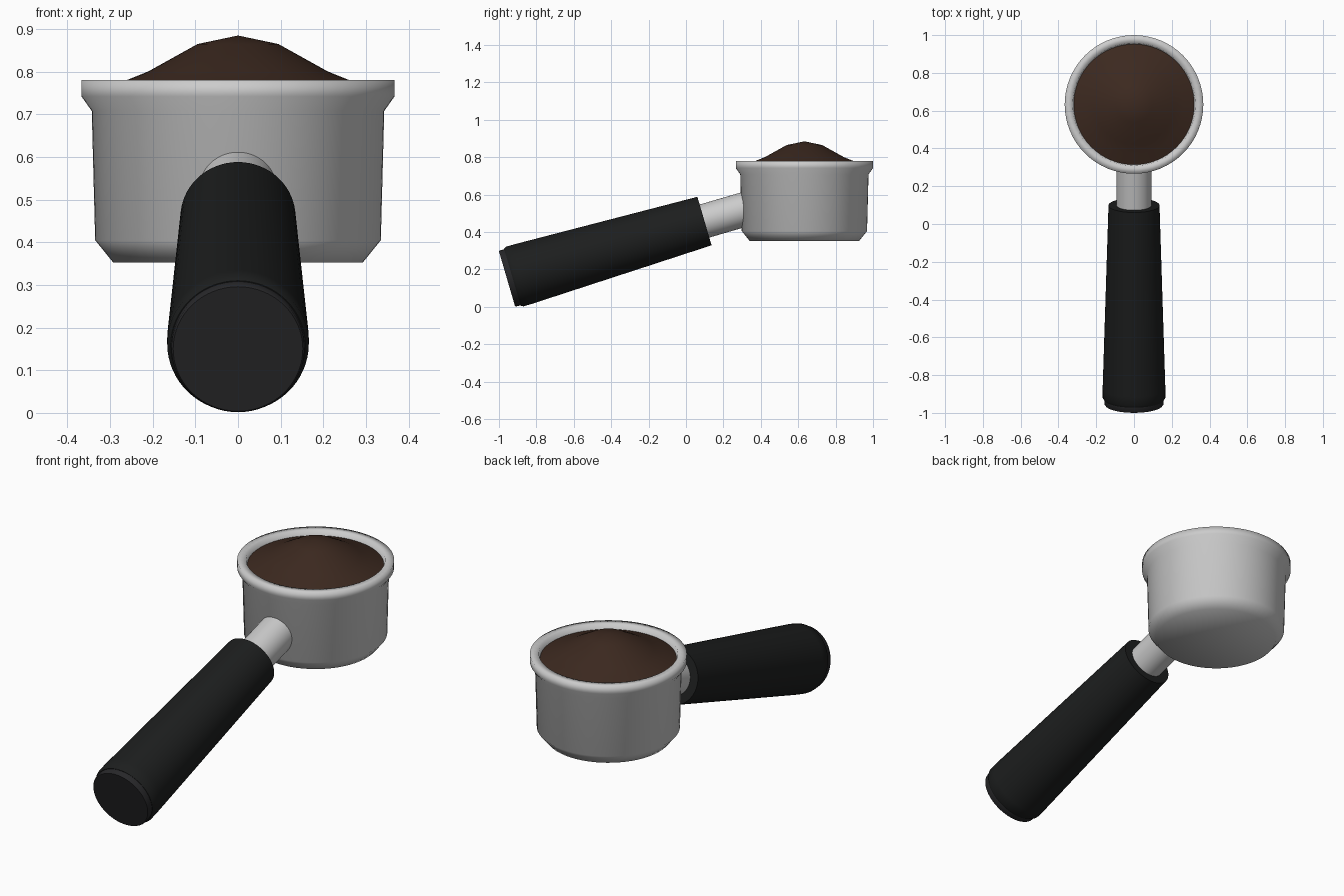
import bpy, bmesh, math
from mathutils import Matrix, Vector

if "Cube" in bpy.data.objects:
    bpy.data.objects.remove(bpy.data.objects["Cube"])


def lathe(name, profile, matrix, color=None, angle=180, sides=64):
    """Spin an (r, z) profile about z; r = 0 closes the end with a fan."""
    bm = bmesh.new()
    rings = []
    for r, z in profile:
        if r == 0:
            rings.append([bm.verts.new((0, 0, z))] * sides)
        else:
            rings.append([bm.verts.new((r * math.cos(2 * math.pi * i / sides),
                                        r * math.sin(2 * math.pi * i / sides), z))
                          for i in range(sides)])
    for a, b in zip(rings, rings[1:]):
        for i in range(sides):
            j = (i + 1) % sides
            quad = list(dict.fromkeys((a[i], a[j], b[j], b[i])))
            bm.faces.new(quad)
    bmesh.ops.recalc_face_normals(bm, faces=bm.faces)
    me = bpy.data.meshes.new(name)
    bm.to_mesh(me)
    bm.free()
    ob = bpy.data.objects.new(name, me)
    bpy.context.collection.objects.link(ob)
    ob.matrix_world = matrix
    if color:
        mat = bpy.data.materials.new(name + "_material")
        mat.diffuse_color = (*color, 1)
        mat.use_nodes = True
        mat.node_tree.nodes["Principled BSDF"].inputs["Base Color"].default_value = mat.diffuse_color
        me.materials.append(mat)
    bpy.ops.object.select_all(action='DESELECT')
    ob.select_set(True)
    bpy.context.view_layer.objects.active = ob
    if angle >= 180:
        bpy.ops.object.shade_smooth()
    else:
        bpy.ops.object.shade_smooth_by_angle(angle=math.radians(angle))
    return ob


BLACK = (0.012, 0.013, 0.013)
CAP = (0.02, 0.02, 0.022)
BROWN = (0.045, 0.022, 0.014)

# Metal basket: chamfered foot, slightly flared wall, thick rim, hollow inside
head = Matrix.Translation((0, 0.633, 0))
lathe("basket", [(0, 0.353), (0.293, 0.353), (0.335, 0.405), (0.343, 0.708),
                 (0.367, 0.742), (0.367, 0.781), (0.325, 0.781), (0.315, 0.74),
                 (0.31, 0.42), (0, 0.40)], head)

# Heaped ground coffee
lathe("coffee_mound", [(0, 0.885), (0.095, 0.865), (0.21, 0.801), (0.262, 0.78),
                       (0.319, 0.757)], head, BROWN)

# Tilted axis shared by handle, end cap and neck
axis = Vector((0, math.cos(math.radians(16.3)), math.sin(math.radians(16.3))))
tilt = Matrix.Translation((0, -0.957, 0.150)) @ axis.to_track_quat('Z', 'Y').to_matrix().to_4x4()

# Tapered grip
lathe("handle_grip", [(0, 0.03), (0.158, 0.03), (0.166, 0.042), (0.166, 0.09),
                      (0.135, 1.10), (0, 1.10)], tilt, BLACK, 35)

# End cap
lathe("handle_end_cap", [(0, 0), (0.152, 0), (0.156, 0.005), (0.156, 0.034), (0, 0.034)],
      tilt, CAP, 50)

# Metal neck joining handle and basket
lathe("neck", [(0, 1.06), (0.092, 1.06), (0.092, 1.36), (0, 1.36)], tilt, None, 40)
